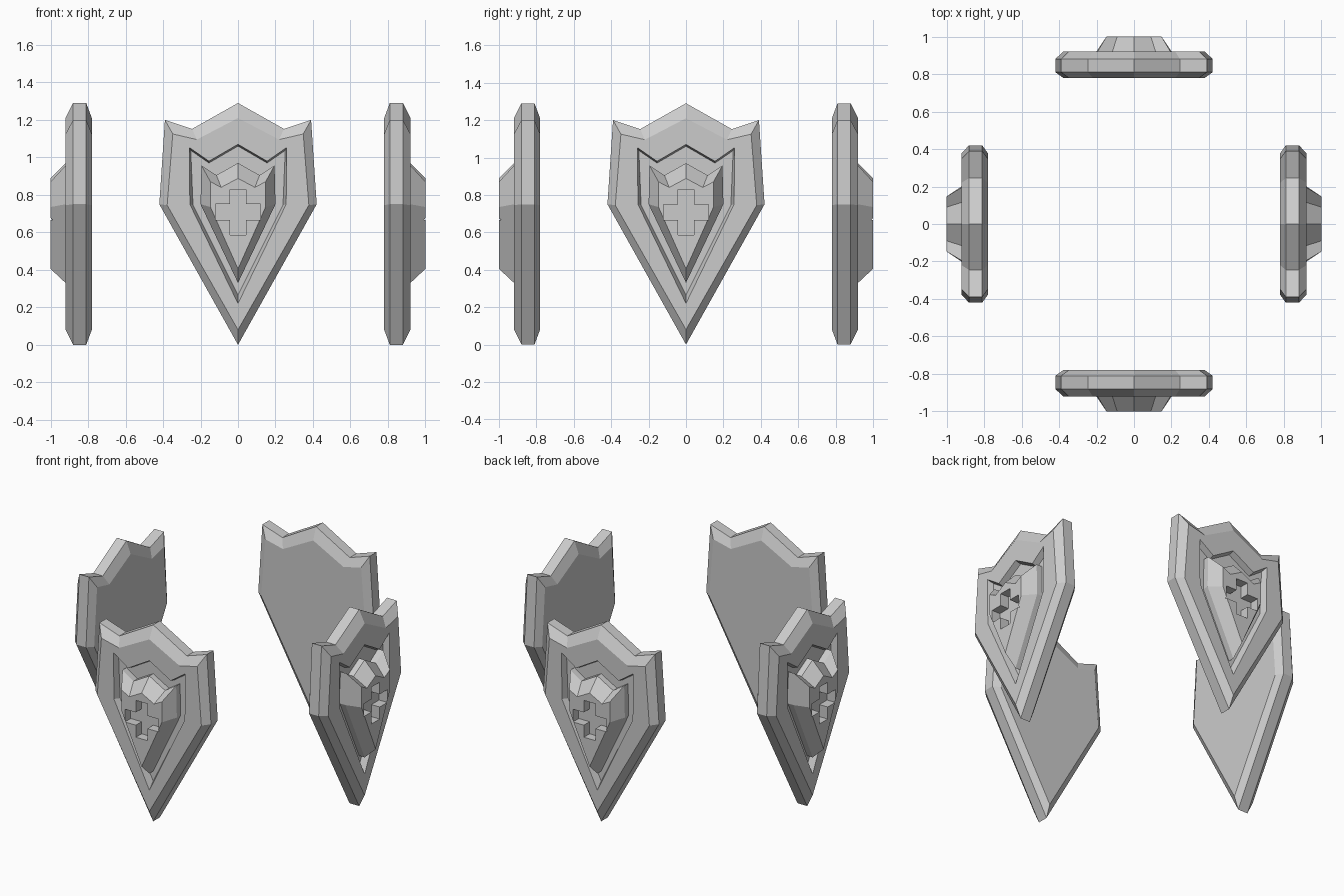
import bpy, bmesh, math
from mathutils import Matrix

if "Cube" in bpy.data.objects:
    bpy.data.objects.remove(bpy.data.objects["Cube"])

# Right-half outlines (x, z): bottom tip, side, corner, valley, peak
OUTER = [(0, 0), (.42, .75), (.39, 1.2), (.245, 1.152), (0, 1.29)]
FACE = [(0, .08), (.378, .745), (.348, 1.125), (.22, 1.095), (0, 1.21)]
RECESS = [(0, .22), (.257, .75), (.26, 1.053), (.155, .98), (0, 1.07)]
FLOOR = [(0, .265), (.24, .745), (.252, 1.037), (.155, .97), (0, 1.06)]
EMBLEM = [(0, .33), (.2, .75), (.195, .957), (.115, .905), (0, .97)]
EMBLEM_TOP = [(0, .405), (.147, .735), (.147, .87), (.09, .84), (0, .888)]

# Shield cross-section from the back cap to the emblem front: (outline, depth)
LAYERS = [(FACE, .78), (OUTER, .81), (OUTER, .88), (FACE, .92), (RECESS, .92),
          (FLOOR, .88), (EMBLEM, .88), (EMBLEM, .92), (EMBLEM_TOP, 1.0)]


def mirrored(half):
    return half + [(-x, z) for x, z in reversed(half[1:-1])]


def loft(name, layers):
    bm = bmesh.new()
    rings = [[bm.verts.new((x, -y, z)) for x, z in pts] for pts, y in layers]
    n = len(rings[0])
    for a, b in zip(rings, rings[1:]):
        for i in range(n):
            j = (i + 1) % n
            bm.faces.new((a[i], a[j], b[j], b[i]))
    bm.faces.new(list(reversed(rings[0])))
    bm.faces.new(rings[-1])
    bmesh.ops.recalc_face_normals(bm, faces=bm.faces)
    mesh = bpy.data.meshes.new(name)
    bm.to_mesh(mesh)
    bm.free()
    obj = bpy.data.objects.new(name, mesh)
    bpy.context.collection.objects.link(obj)
    return obj


# Front shield with a cross cut into the emblem
shield = loft("shield_front", [(mirrored(h), y) for h, y in LAYERS])
w, r, c = .042, .121, .708
cross = [(-w, -r), (w, -r), (w, -w), (r, -w), (r, w), (w, w),
         (w, r), (-w, r), (-w, w), (-r, w), (-r, -w), (-w, -w)]
cross = [(x, z + c) for x, z in cross]
cutter = loft("cross_cutter", [(cross, .94), (cross, 1.1)])
cutter.hide_render = True

mod = shield.modifiers.new("cross_recess", 'BOOLEAN')
mod.operation = 'DIFFERENCE'
mod.solver = 'EXACT'
mod.object = cutter
bpy.context.view_layer.objects.active = shield
bpy.ops.object.modifier_apply(modifier=mod.name)
bpy.data.objects.remove(cutter)

# Three more shields around the centre
for i, side in enumerate(("right", "back", "left"), 1):
    copy = bpy.data.objects.new("shield_" + side, shield.data.copy())
    copy.data.transform(Matrix.Rotation(i * math.pi / 2, 4, 'Z'))
    bpy.context.collection.objects.link(copy)
